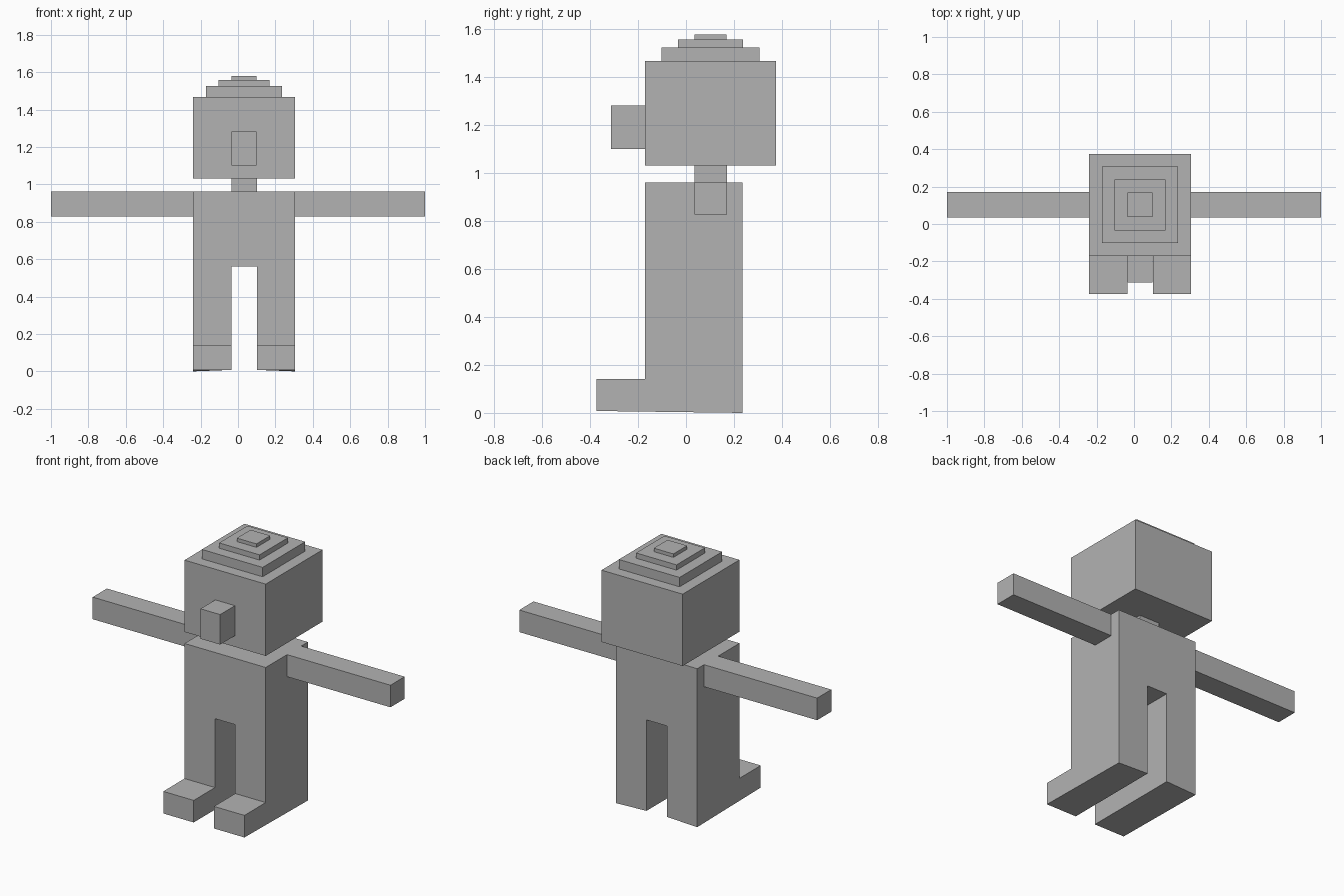
import bpy
import bmesh

if "Cube" in bpy.data.objects:
    bpy.data.objects.remove(bpy.data.objects["Cube"])

grey = bpy.data.materials.new("plain_grey")
grey.diffuse_color = (0.45, 0.45, 0.45, 1)
grey.use_nodes = True
grey.node_tree.nodes["Principled BSDF"].inputs["Base Color"].default_value = grey.diffuse_color

CX, CY = 0.0325, 0.1025  # axis shared by the head, neck and arms


def finish(name, bm):
    bmesh.ops.recalc_face_normals(bm, faces=bm.faces)
    mesh = bpy.data.meshes.new(name)
    bm.to_mesh(mesh)
    bm.free()
    mesh.materials.append(grey)
    obj = bpy.data.objects.new(name, mesh)
    bpy.context.collection.objects.link(obj)
    return obj


def box(name, x, y, z):
    bm = bmesh.new()
    bmesh.ops.create_cube(bm, size=1)
    for v in bm.verts:
        v.co = [lo + (c + 0.5) * (hi - lo) for c, (lo, hi) in zip(v.co, (x, y, z))]
    return finish(name, bm)


def centred(c, half):
    return (c - half, c + half)


# Torso
box("torso", centred(CX, 0.2725), (-0.17, 0.235), (0.56, 0.962))

# Legs with feet: an L-shaped side profile, with the outer heel slightly lower
profile = [(-0.374, 0.008), (0.235, 0.008), (0.235, 0.56),
           (-0.17, 0.56), (-0.17, 0.142), (-0.374, 0.142)]
for side, label in ((-1, "left"), (1, "right")):
    bm = bmesh.new()
    inner = [bm.verts.new((CX + side * 0.068, y, z)) for y, z in profile]
    outer = [bm.verts.new((CX + side * 0.2725, y, z)) for y, z in profile]
    outer[1].co.z = 0
    bm.faces.new(inner)
    bm.faces.new(outer)
    for i in range(len(profile)):
        j = (i + 1) % len(profile)
        bm.faces.new((inner[i], inner[j], outer[j], outer[i]))
    finish(label + "_leg", bm)

# Arms
box("left_arm", (-1, CX - 0.2725), centred(CY, 0.068), (0.828, 0.962))
box("right_arm", (CX + 0.2725, 1), centred(CY, 0.068), (0.828, 0.962))

# Neck, head and nose
box("neck", centred(CX, 0.068), centred(CY, 0.068), (0.962, 1.032))
box("head", centred(CX, 0.2725), centred(CY, 0.2725), (1.032, 1.468))
box("nose", centred(CX, 0.066), (-0.312, -0.17), (1.1, 1.282))

# Stepped cap on the head
tiers = [(0.204, 1.468, 1.525), (0.136, 1.525, 1.557), (0.066, 1.557, 1.578)]
for i, (half, low, high) in enumerate(tiers):
    box(f"cap_tier_{i + 1}", centred(CX, half), centred(CY, half), (low, high))
